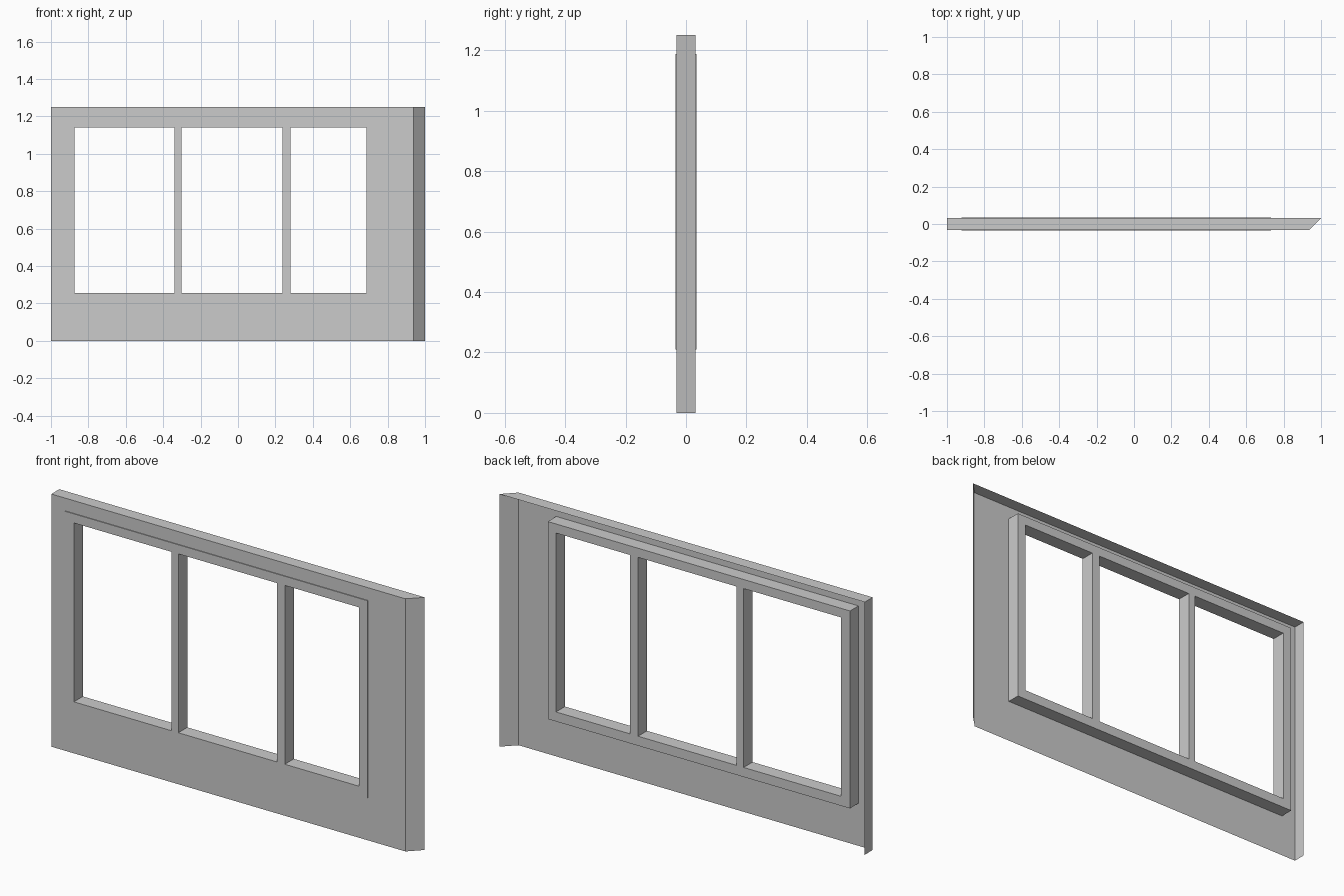
import bpy, bmesh

if "Cube" in bpy.data.objects:
    bpy.data.objects.remove(bpy.data.objects["Cube"])

H = 1.25          # panel height
B = 0.031         # panel half depth
F = 0.035         # window frame half depth


def grid_sheet(bm, xs, zs, y, holes):
    """Upright sheet of grid cells at depth y, leaving out the hole cells."""
    v = [[bm.verts.new((x, y, z)) for z in zs] for x in xs]
    faces = []
    for i in range(len(xs) - 1):
        for j in range(len(zs) - 1):
            if (i, j) not in holes:
                faces.append(bm.faces.new((v[i][j], v[i + 1][j], v[i + 1][j + 1], v[i][j + 1])))
    return faces


def finish(bm, name):
    mesh = bpy.data.meshes.new(name)
    bm.to_mesh(mesh)
    bm.free()
    obj = bpy.data.objects.new(name, mesh)
    bpy.context.collection.objects.link(obj)
    return obj


# Wall panel: thin front skin with returns at the ends and top, open at back and bottom
bm = bmesh.new()
grid_sheet(bm, [-1, -0.922, 0.732, 0.938], [0, 0.21, 1.187, H], -B, {(1, 1)})
left = [(-1, B, 0), (-1, -B, 0), (-1, -B, H), (-1, B, H)]
mitre = [(0.938, -B, 0), (1, B, 0), (1, B, H), (0.938, -B, H)]
top = [(-1, -B, H), (0.938, -B, H), (1, B, H), (-1, B, H)]
for quad in (left, mitre, top):
    bm.faces.new([bm.verts.new(p) for p in quad])
bmesh.ops.remove_doubles(bm, verts=bm.verts, dist=1e-5)
finish(bm, "wall_panel")

# Window frame: three openings split by two flush mullions
bm = bmesh.new()
xs = [-0.922, -0.874, -0.34, -0.302, 0.238, 0.281, 0.687, 0.732]
zs = [0.21, 0.257, 1.142, 1.187]
faces = grid_sheet(bm, xs, zs, -F, {(1, 1), (3, 1), (5, 1)})
ext = bmesh.ops.extrude_face_region(bm, geom=faces, use_keep_orig=True)
moved = [g for g in ext["geom"] if isinstance(g, bmesh.types.BMVert)]
bmesh.ops.translate(bm, verts=moved, vec=(0, 2 * F, 0))
bmesh.ops.recalc_face_normals(bm, faces=bm.faces)
finish(bm, "window_frame")
